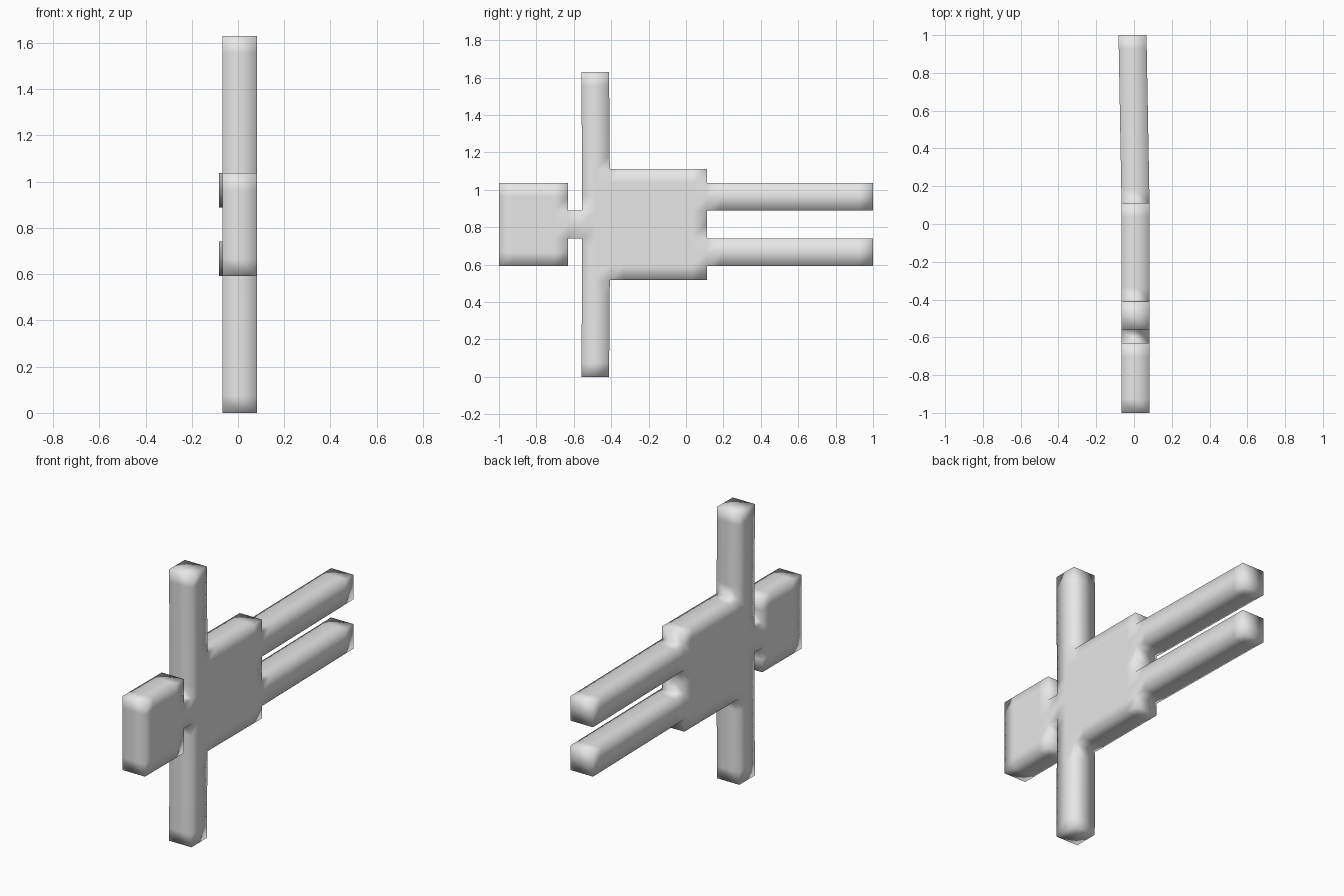
import bpy
import bmesh

if "Cube" in bpy.data.objects:
    bpy.data.objects.remove(bpy.data.objects["Cube"], do_unlink=True)

# The figure is a blocky lattice, 27 cells long
CELL = 2 / 27
CENTRE_X = 0.008

# Parts as (y start, y end, z start, z end) in cells
PARTS = {
    "head": (0, 5, 8, 14),
    "neck": (5, 6, 10, 12),
    "arms": (6, 8, 0, 22),
    "body": (6, 15, 7, 15),
    "lower_leg": (15, 27, 8, 10),
    "upper_leg": (15, 27, 12, 14),
}
cells = {(j, k) for y0, y1, z0, z1 in PARTS.values()
         for j in range(y0, y1) for k in range(z0, z1)}

bm = bmesh.new()
verts = {}


def vert(i, j, k):
    """Shared lattice vertex, with the slight drift of the legs and arms."""
    if (i, j, k) not in verts:
        leg = max(0, j - 15) / 12
        arm = max(0, 7 - k, k - 15) / 7
        x = CENTRE_X + i * CELL - 0.016 * leg
        y = -1 + j * CELL - 0.004 * arm * (6 <= j <= 8)
        verts[i, j, k] = bm.verts.new((x, y, k * CELL))
    return verts[i, j, k]


for j, k in sorted(cells):
    corners = [(j, k), (j + 1, k), (j + 1, k + 1), (j, k + 1)]
    # Broad left and right sides
    for i in (-1, 1):
        bm.faces.new([vert(i, *c) for c in corners])
    # Rim, two cells thick, wherever the outline is open
    neighbours = [(j, k - 1), (j + 1, k), (j, k + 1), (j - 1, k)]
    for n, neighbour in enumerate(neighbours):
        if neighbour in cells:
            continue
        a, b = corners[n], corners[(n + 1) % 4]
        for i in (-1, 0):
            bm.faces.new([vert(i, *a), vert(i, *b),
                          vert(i + 1, *b), vert(i + 1, *a)])

bmesh.ops.recalc_face_normals(bm, faces=bm.faces)
for face in bm.faces:
    face.smooth = True

mesh = bpy.data.meshes.new("blocky_figure")
bm.to_mesh(mesh)
bm.free()

# Single plain grey
grey = bpy.data.materials.new("plain grey")
grey.use_nodes = True
colour = (0.8, 0.8, 0.8, 1)
grey.diffuse_color = colour
grey.node_tree.nodes["Principled BSDF"].inputs["Base Color"].default_value = colour
mesh.materials.append(grey)

figure = bpy.data.objects.new("blocky_figure", mesh)
bpy.context.collection.objects.link(figure)
